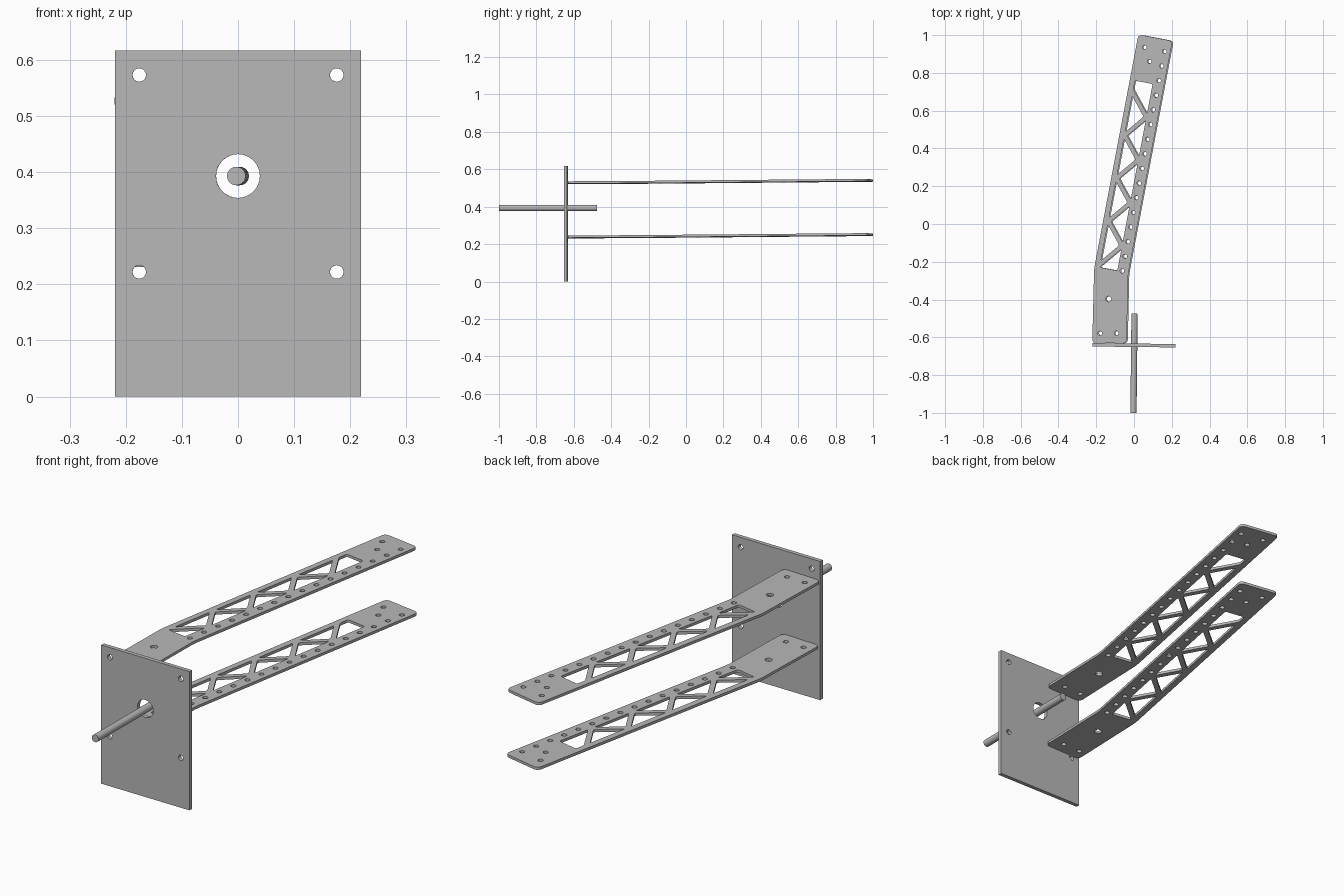
import bpy
from math import sin, cos, pi
from mathutils import Vector, Matrix

if "Cube" in bpy.data.objects:
    bpy.data.objects.remove(bpy.data.objects["Cube"])

grey = bpy.data.materials.new("plain grey")
grey.use_nodes = True
grey.diffuse_color = (0.48, 0.48, 0.48, 1)
grey.node_tree.nodes["Principled BSDF"].inputs["Base Color"].default_value = (0.48, 0.48, 0.48, 1)


def circle(centre, r, n=24):
    return [Vector((centre[0] + r * cos(2 * pi * i / n), centre[1] + r * sin(2 * pi * i / n)))
            for i in range(n)]


def rounded(points, d, steps=5):
    """Soften every corner of a polygon, starting d before each corner."""
    pts = [Vector(p) for p in points]
    out = []
    for i, p in enumerate(pts):
        a = p + (pts[i - 1] - p).normalized() * d
        b = p + (pts[(i + 1) % len(pts)] - p).normalized() * d
        for k in range(steps + 1):
            t = k / steps
            out.append(a * (1 - t) ** 2 + p * 2 * t * (1 - t) + b * t ** 2)
    return out


def finish(ob):
    ob.data.materials.clear()
    ob.data.materials.append(grey)
    bpy.ops.object.select_all(action="DESELECT")
    ob.select_set(True)
    bpy.context.view_layer.objects.active = ob
    bpy.ops.object.shade_smooth_by_angle()


def cut_sheet(name, loops, thickness):
    """Flat sheet from an outline followed by its openings."""
    cu = bpy.data.curves.new(name + " profile", "CURVE")
    cu.dimensions = "2D"
    cu.fill_mode = "BOTH"
    cu.extrude = thickness / 2
    for loop in loops:
        sp = cu.splines.new("POLY")
        sp.points.add(len(loop) - 1)
        for pt, co in zip(sp.points, loop):
            pt.co = (co[0], co[1], 0, 1)
        sp.use_cyclic_u = True
    tmp = bpy.data.objects.new(name + " profile", cu)
    bpy.context.collection.objects.link(tmp)
    bpy.context.view_layer.update()
    mesh = bpy.data.meshes.new_from_object(tmp.evaluated_get(bpy.context.evaluated_depsgraph_get()))
    bpy.data.objects.remove(tmp)
    ob = bpy.data.objects.new(name, mesh)
    bpy.context.collection.objects.link(ob)
    return ob


YAW = -0.011

# Mounting plate with a shaft opening and four bolt holes
W, H, MID = 0.219, 0.617, 0.393
loops = [[Vector(p) for p in ((-W, 0), (W, 0), (W, H), (-W, H))], circle((0, MID), 0.039, 32)]
loops += [circle((x, z), 0.012) for x in (-0.176, 0.176) for z in (0.222, 0.573)]
plate = cut_sheet("mounting_plate", loops, 0.018)
plate.data.transform(Matrix.Translation((0, -0.642, 0)) @ Matrix.Rotation(YAW, 4, "Z")
                     @ Matrix.Rotation(pi / 2, 4, "X"))
finish(plate)

# Shaft through the plate
bpy.ops.mesh.primitive_cylinder_add(vertices=32, radius=0.0165, depth=0.525)
shaft = bpy.context.object
shaft.name = "shaft"
shaft.data.transform(Matrix.Translation((0, -0.7375, MID)) @ Matrix.Rotation(YAW, 4, "Z")
                     @ Matrix.Rotation(pi / 2, 4, "X"))
finish(shaft)

# Arm layout: s runs along the truss, w across it from the left edge
ALONG, ACROSS = Vector((0.186, 0.983)), Vector((0.983, -0.186))
START = Vector((-0.163, 0))
IN_L, IN_R = 0.027, 0.122
PITCH, FIRST, GAP = 0.231, 0.714, 0.018


def truss(w, s):
    return START + ACROSS * w + ALONG * s


outline = rounded([(-0.218, -0.63), (-0.036, -0.632), (-0.028, -0.265), (0.207, 0.969),
                   (0.026, 1.003), (-0.208, -0.235)], 0.022)
windows = []
half = PITCH / 2 - GAP
reach = (IN_R - IN_L) * half / (PITCH / 2)
for i in range(4):
    s = FIRST - PITCH * (i + 0.5)
    windows.append([truss(IN_L, s - half), truss(IN_L + reach, s), truss(IN_L, s + half)])
    if i < 3:
        s -= PITCH / 2
        windows.append([truss(IN_R, s - half), truss(IN_R, s + half), truss(IN_R - reach, s)])
# End windows
first_right, last_right = FIRST - PITCH / 2, FIRST - PITCH * 3.5
windows.append([truss(IN_L, FIRST + GAP), truss(IN_R, first_right + GAP),
                truss(IN_R, 0.777), truss(IN_L, 0.777)])
windows.append([truss(IN_R, last_right - GAP), truss(IN_R, -0.228), truss(IN_L, -0.228)])

# Bolt holes: a row on the wide rail, then the two ends
holes = [(0.164 - 0.0149 * i, 0.914 - 0.0775 * i) for i in range(16)]
holes += [(0.058, 0.935), (0.085, 0.861), (-0.177, -0.578), (-0.09, -0.578)]
arm_loops = [outline] + [rounded(w, 0.009, 4) for w in windows]
arm_loops += [circle(h, 0.011, 20) for h in holes] + [circle((-0.132, -0.397), 0.015)]

# Two identical arms, tilted very slightly
for name, z, shift in (("upper_arm", 0.528, 0), ("lower_arm", 0.238, 0.006)):
    arm = cut_sheet(name, arm_loops, 0.012)
    for v in arm.data.vertices:
        x, y = v.co.x, v.co.y
        v.co.z += z + 0.005 * (y + 0.63) + 0.02 * (x + 0.13)
        v.co.x += shift - 0.003
    finish(arm)
